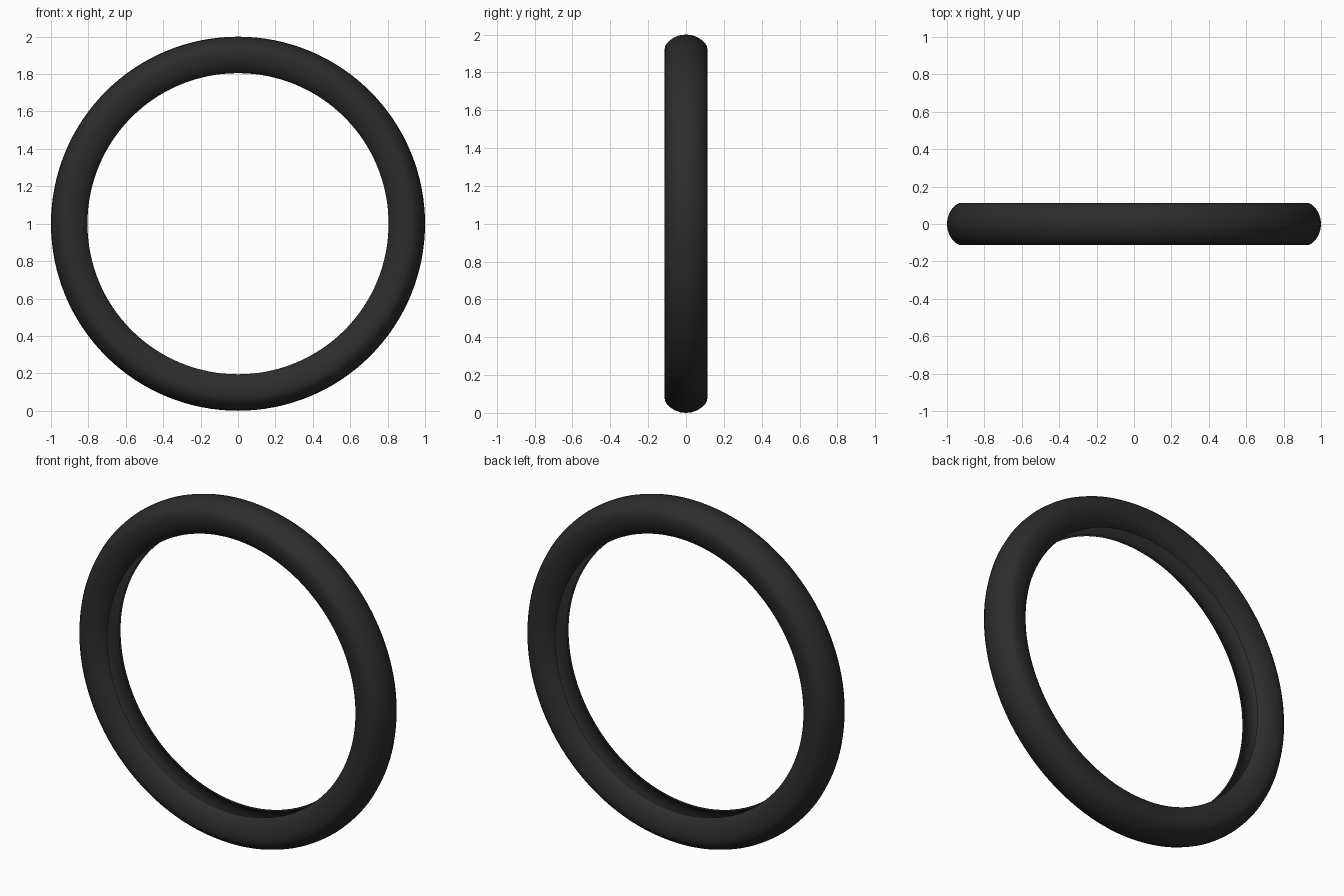
import bpy, bmesh, math

if "Cube" in bpy.data.objects:
    bpy.data.objects.remove(bpy.data.objects["Cube"])

SEG = 128

# Rubber material
rubber = bpy.data.materials.new("black_rubber")
rubber.diffuse_color = (0.025, 0.025, 0.025, 1)
rubber.use_nodes = True
rubber.node_tree.nodes["Principled BSDF"].inputs["Base Color"].default_value = rubber.diffuse_color

# Half cross-section (y, radius): crowned tread, shoulder, sidewall, bead, hollow inside
outer = [(0.0, 1.0), (0.03, 0.997), (0.06, 0.986), (0.085, 0.97), (0.102, 0.952),
         (0.112, 0.935), (0.113, 0.91), (0.110, 0.88), (0.101, 0.85),
         (0.085, 0.825), (0.07, 0.811), (0.06, 0.805)]
inner = [(0.06, 0.815), (0.078, 0.835), (0.092, 0.86), (0.098, 0.89),
         (0.098, 0.925), (0.085, 0.948), (0.055, 0.968), (0.0, 0.978)]

# Mirror the half profile into one closed loop
half = outer + inner
loop = half + [(-y, r) for y, r in reversed(half[1:-1])]

# Spin the loop round the axle (y axis)
bm = bmesh.new()
rings = []
for i in range(SEG):
    a = 2 * math.pi * i / SEG
    rings.append([bm.verts.new((r * math.cos(a), y, 1 + r * math.sin(a))) for y, r in loop])
n = len(loop)
for i in range(SEG):
    p, q = rings[i], rings[(i + 1) % SEG]
    for j in range(n):
        k = (j + 1) % n
        bm.faces.new((p[j], p[k], q[k], q[j]))
bmesh.ops.recalc_face_normals(bm, faces=bm.faces)

mesh = bpy.data.meshes.new("tyre")
bm.to_mesh(mesh)
bm.free()
mesh.materials.append(rubber)
tyre = bpy.data.objects.new("tyre", mesh)
bpy.context.collection.objects.link(tyre)

# Smooth rubber with sharp bead edges
bpy.context.view_layer.objects.active = tyre
tyre.select_set(True)
bpy.ops.object.shade_smooth_by_angle(angle=math.radians(40))
